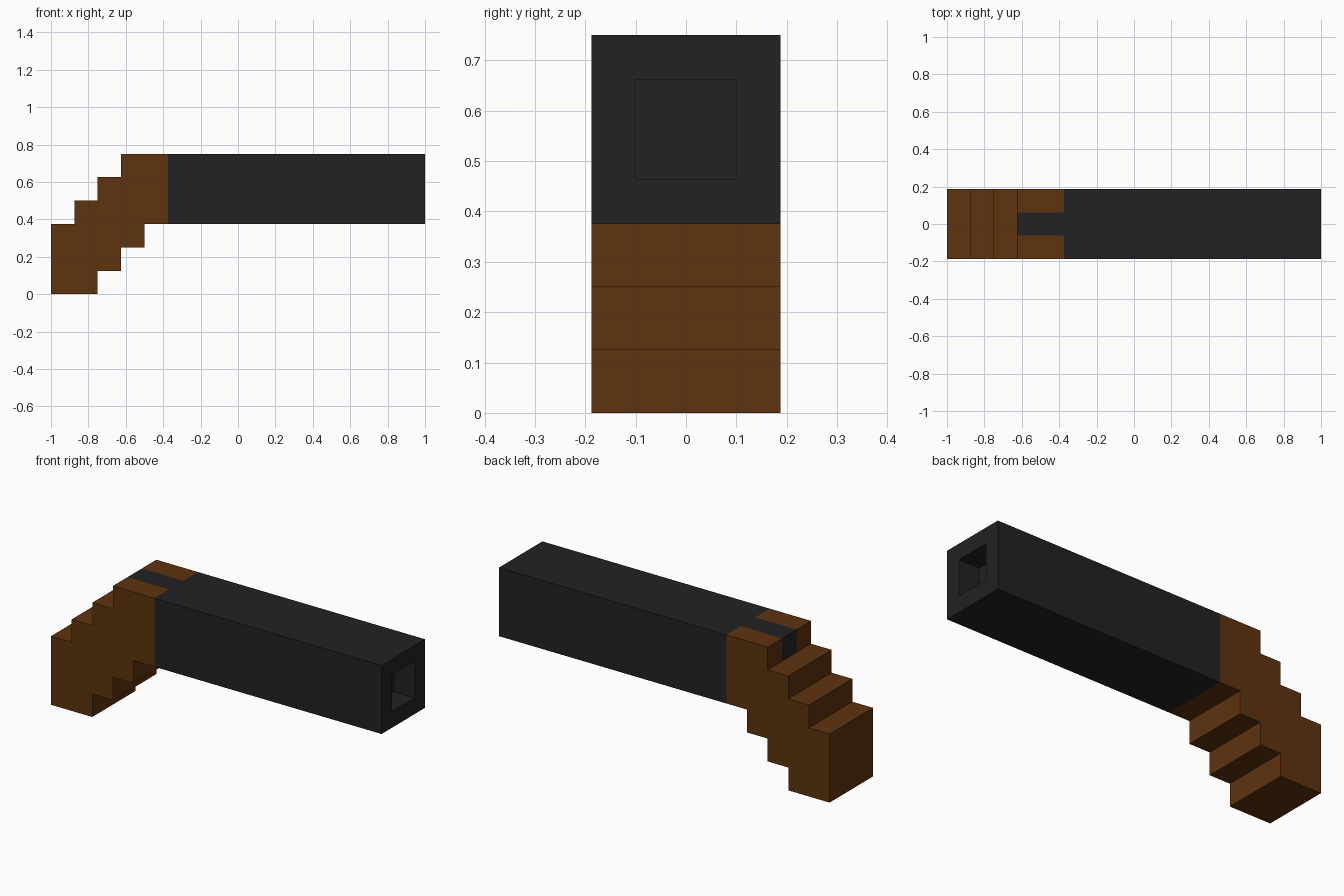
import bpy, bmesh
from mathutils import Vector

U = 0.125  # size of one block

cube = bpy.data.objects.get("Cube")
if cube:
    bpy.data.objects.remove(cube, do_unlink=True)


def make_material(name, rgb):
    mat = bpy.data.materials.new(name)
    mat.use_nodes = True
    mat.diffuse_color = (*rgb, 1)
    mat.node_tree.nodes["Principled BSDF"].inputs["Base Color"].default_value = (*rgb, 1)
    return mat


def extrude_profile(points, half_width):
    """Solid from an x-z outline in blocks, centred on y."""
    bm = bmesh.new()
    face = bm.faces.new([bm.verts.new((x * U, -half_width * U, z * U)) for x, z in points])
    result = bmesh.ops.extrude_face_region(bm, geom=[face])
    verts = [v for v in result["geom"] if isinstance(v, bmesh.types.BMVert)]
    bmesh.ops.translate(bm, verts=verts, vec=(0, 2 * half_width * U, 0))
    bmesh.ops.recalc_face_normals(bm, faces=bm.faces[:])
    return bm


def finish(bm, name, materials):
    bmesh.ops.recalc_face_normals(bm, faces=bm.faces[:])
    mesh = bpy.data.meshes.new(name)
    bm.to_mesh(mesh)
    bm.free()
    for mat in materials:
        mesh.materials.append(mat)
    obj = bpy.data.objects.new(name, mesh)
    bpy.context.collection.objects.link(obj)
    return obj


wood = make_material("brown wood", (0.112, 0.033, 0.0045))
metal = make_material("dark metal", (0.016, 0.016, 0.016))

# Stepped grip outline: lower staircase going up, upper staircase coming back
outline = [(-8, 0)]
for i in range(3):
    outline += [(-6 + i, i), (-6 + i, i + 1)]
outline += [(-3, 3), (-3, 6)]
for i in range(3):
    outline += [(-5 - i, 6 - i), (-5 - i, 5 - i)]
outline.append((-8, 3))
grip = extrude_profile(outline, 1.5)

# Metal strip let into the top of the grip
for y in (-0.5, 0.5):
    bmesh.ops.bisect_plane(grip, geom=grip.verts[:] + grip.edges[:] + grip.faces[:],
                           plane_co=(0, y * U, 0), plane_no=(0, 1, 0))
for face in grip.faces:
    c = face.calc_center_median() / U
    if abs(c.y) < 0.4 and c.z > 5.2:
        face.material_index = 1
finish(grip, "grip", [wood, metal])

# Square barrel with a square bore in the muzzle
barrel = extrude_profile([(-3, 3), (8, 3), (8, 6), (-3, 6)], 1.5)
muzzle = max(barrel.faces, key=lambda f: f.calc_center_median().x)
bmesh.ops.inset_region(barrel, faces=[muzzle], thickness=U)
result = bmesh.ops.extrude_face_region(barrel, geom=[muzzle])
verts = [v for v in result["geom"] if isinstance(v, bmesh.types.BMVert)]
bmesh.ops.translate(barrel, verts=verts, vec=Vector((-U, 0, 0)))
if muzzle.is_valid:
    bmesh.ops.delete(barrel, geom=[muzzle], context="FACES_ONLY")
finish(barrel, "barrel", [metal])
